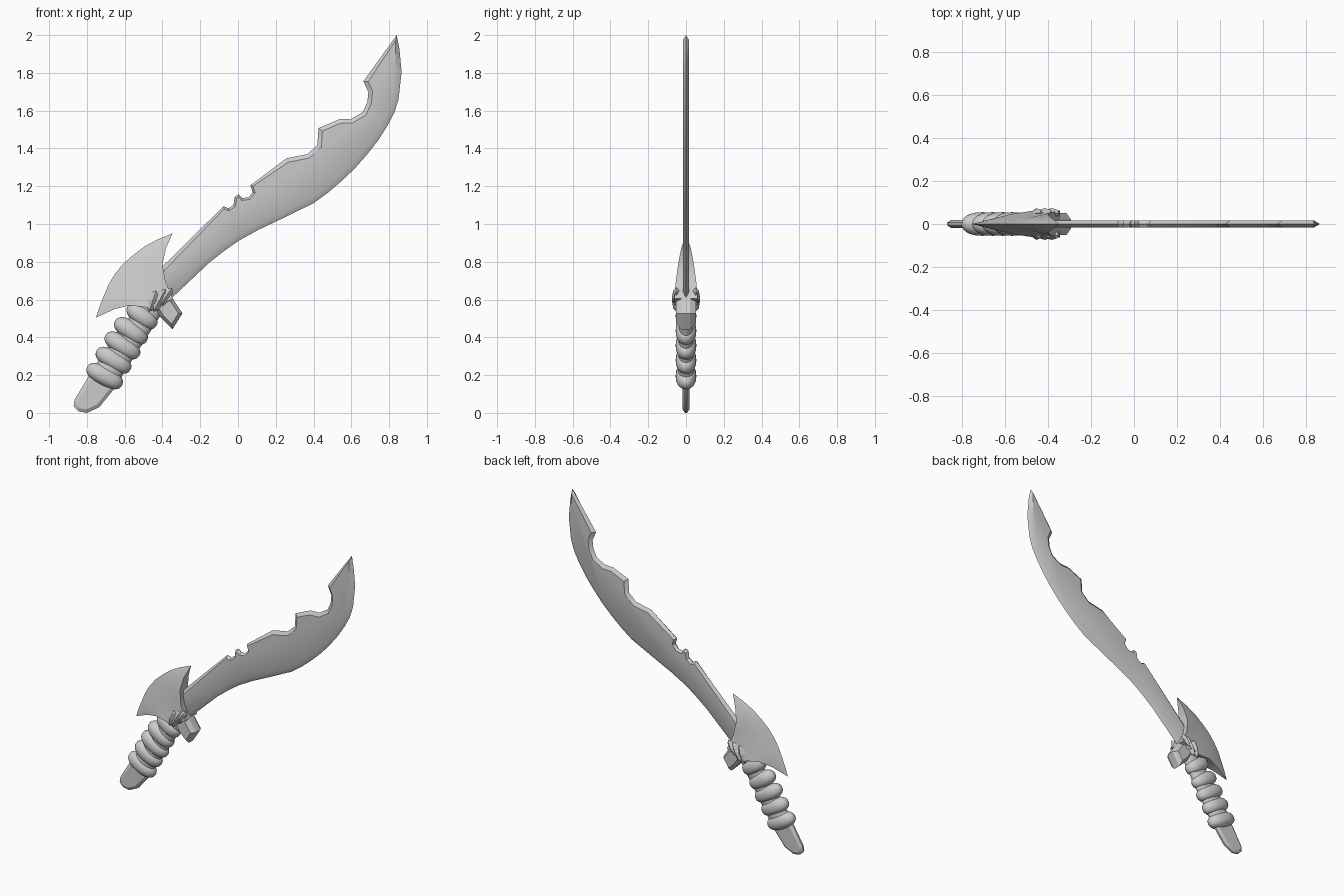
import bpy, bmesh, math
from mathutils import Vector, Matrix

if "Cube" in bpy.data.objects:
    bpy.data.objects.remove(bpy.data.objects["Cube"])


def finish(bm, name, angle=30):
    bmesh.ops.recalc_face_normals(bm, faces=bm.faces)
    me = bpy.data.meshes.new(name)
    bm.to_mesh(me)
    bm.free()
    ob = bpy.data.objects.new(name, me)
    bpy.context.collection.objects.link(ob)
    bpy.ops.object.select_all(action='DESELECT')
    bpy.context.view_layer.objects.active = ob
    ob.select_set(True)
    if angle:
        bpy.ops.object.shade_smooth_by_angle(angle=math.radians(angle))
    return ob


def plate(name, pts, widths, half, rim=0.0, angle=30):
    """Flat plate in XZ whose border slopes from y=+-half to y=+-rim."""
    P = [Vector(p) for p in pts]
    n = len(P)
    area = sum(P[i - 1].x * P[i].y - P[i].x * P[i - 1].y for i in range(n))
    sgn = 1 if area > 0 else -1
    inner = []
    for i in range(n):
        d0 = (P[i] - P[i - 1]).normalized()
        d1 = (P[(i + 1) % n] - P[i]).normalized()
        n0, n1 = Vector((-d0.y, d0.x)) * sgn, Vector((-d1.y, d1.x)) * sgn
        m = (n0 + n1).normalized()
        inner.append(P[i] + m * widths[i] / max(m.dot(n0), 0.5))
    bm = bmesh.new()

    def ring(points, y):
        return [bm.verts.new((p.x, y, p.y)) for p in points]
    if rim:
        loops = [ring(inner, -half), ring(P, -rim), ring(P, rim), ring(inner, half)]
    else:
        loops = [ring(inner, -half), ring(P, 0), ring(inner, half)]
    for a, b in zip(loops, loops[1:]):
        for i in range(n):
            j = (i + 1) % n
            bm.faces.new((a[i], a[j], b[j], b[i]))
    bm.faces.new(loops[0])
    bm.faces.new(loops[-1])
    return finish(bm, name, angle)


# Blade: notched spine up to the tip, then the curved cutting edge back down
spine = [(-.43, .74), (-.40, .775), (-.077, 1.094), (-.05, 1.083), (-.024, 1.10),
         (-.018, 1.142), (.003, 1.158), (.024, 1.137), (.056, 1.142), (.077, 1.167),
         (.066, 1.205), (.257, 1.348), (.368, 1.37), (.42, 1.417), (.426, 1.507),
         (.537, 1.555), (.60, 1.557), (.66, 1.592), (.685, 1.645), (.69, 1.698),
         (.664, 1.756)]
edge = [(.84, 2.0), (.855, 1.926), (.866, 1.804), (.85, 1.66), (.828, 1.59), (.79, 1.518),
        (.74, 1.44), (.685, 1.37), (.62, 1.296), (.548, 1.227), (.475, 1.165), (.40, 1.11),
        (.22, 1.022), (.11, .97), (.008, .914), (-.07, .86), (-.15, .797), (-.352, .607),
        (-.40, .58)]
w_spine = [.022] * 2 + [.012] * 9 + [.022] * 10
w_edge = [.014, .022] + [.03] * 17
plate("blade", spine + edge, w_spine + w_edge, .017)

# Pommel: flat rounded tongue below the grip
pommel = [(-.69, .28), (-.775, .22), (-.865, .07), (-.87, .035), (-.845, .008), (-.80, 0),
          (-.735, .03), (-.645, .14), (-.60, .24)]
plate("pommel", pommel, [.018] * len(pommel), .018, .006)

# Grip rings: blunt, flattened beads stacked along the handle
rings = [(-.706, .195, .105), (-.659, .279, .103), (-.612, .357, .105),
         (-.567, .434, .100), (-.508, .513, .092)]
for k, (x, z, r) in enumerate(rings):
    bm = bmesh.new()
    bmesh.ops.create_uvsphere(bm, u_segments=24, v_segments=14, radius=1)
    for v in bm.verts:
        c = v.co
        s = lambda t, e: math.copysign(abs(t) ** e, t)
        v.co = Vector((s(c.x, .85) * r, c.y * .055, s(c.z, .85) * .051))
    tilt = math.radians(28 + 2 * k)
    bm.transform(Matrix.Translation((x, 0, z)) @ Matrix.Rotation(tilt, 4, 'Y'))
    finish(bm, f"grip_ring_{k + 1}", 60)

# Grip core running through the rings into the guard
a, b = Vector((-.70, 0, .20)), Vector((-.425, 0, .61))
bm = bmesh.new()
bmesh.ops.create_cone(bm, segments=16, radius1=1, radius2=.85, depth=(b - a).length,
                      cap_ends=True)
bm.transform(Matrix.Translation((a + b) / 2)
             @ Matrix.Rotation(math.atan2(b.x - a.x, b.z - a.z), 4, 'Y')
             @ Matrix.Diagonal((.075, .042, 1, 1)))
finish(bm, "grip_core", 40)

# Guard: crescent wing, knife-thin on the outer arc and thick on the inner side
outer = [(-.347, .95), (-.426, .918), (-.495, .881), (-.558, .833), (-.611, .786),
         (-.653, .733), (-.685, .68), (-.712, .616), (-.735, .558), (-.753, .503)]
inner = [(-.347, .95), (-.382, .87), (-.40, .786), (-.384, .696), (-.345, .605),
         (-.41, .575), (-.479, .558), (-.574, .569), (-.653, .55), (-.753, .503)]
thick = [0, .026, .042, .054, .062, .064, .06, .046, .026, 0]
bm = bmesh.new()
steps = 5
for side in (-1, 1):
    rows = []
    for o, i, t in zip(outer, inner, thick):
        row = []
        for k in range(steps + 1):
            s = k / steps
            p = Vector(o).lerp(Vector(i), s)
            row.append(bm.verts.new((p.x, side * t * s ** .75, p.y)))
        rows.append(row)
    for r0, r1 in zip(rows, rows[1:]):
        for k in range(steps):
            bm.faces.new((r0[k], r0[k + 1], r1[k + 1], r1[k]))
    if side == -1:
        front = rows
for k in range(len(outer) - 1):
    bm.faces.new((front[k][-1], front[k + 1][-1], rows[k + 1][-1], rows[k][-1]))
bmesh.ops.remove_doubles(bm, verts=bm.verts, dist=1e-5)
bmesh.ops.dissolve_degenerate(bm, dist=1e-5, edges=bm.edges)
finish(bm, "guard_wing", 35)

# Guard: short faceted lower prong
prong = [(-.345, .605), (-.294, .527), (-.347, .442), (-.41, .505), (-.45, .57), (-.41, .62)]
plate("guard_prong", prong, [.018] * 6, .052, .022, 0)

# Small faceted claws clasping both sides of the guard hub
claws = [(-.452, .592, .058, 18), (-.415, .597, .068, 28), (-.382, .615, .058, 34)]
for side, label in ((-1, "front"), (1, "back")):
    for k, (x, z, length, deg) in enumerate(claws):
        bm = bmesh.new()
        bmesh.ops.create_uvsphere(bm, u_segments=4, v_segments=4, radius=1)
        bm.transform(Matrix.Translation((x, side * .052, z))
                     @ Matrix.Rotation(math.radians(deg), 4, 'Y')
                     @ Matrix.Diagonal((.026, .022, length, 1)))
        finish(bm, f"guard_claw_{label}_{k + 1}", 0)
